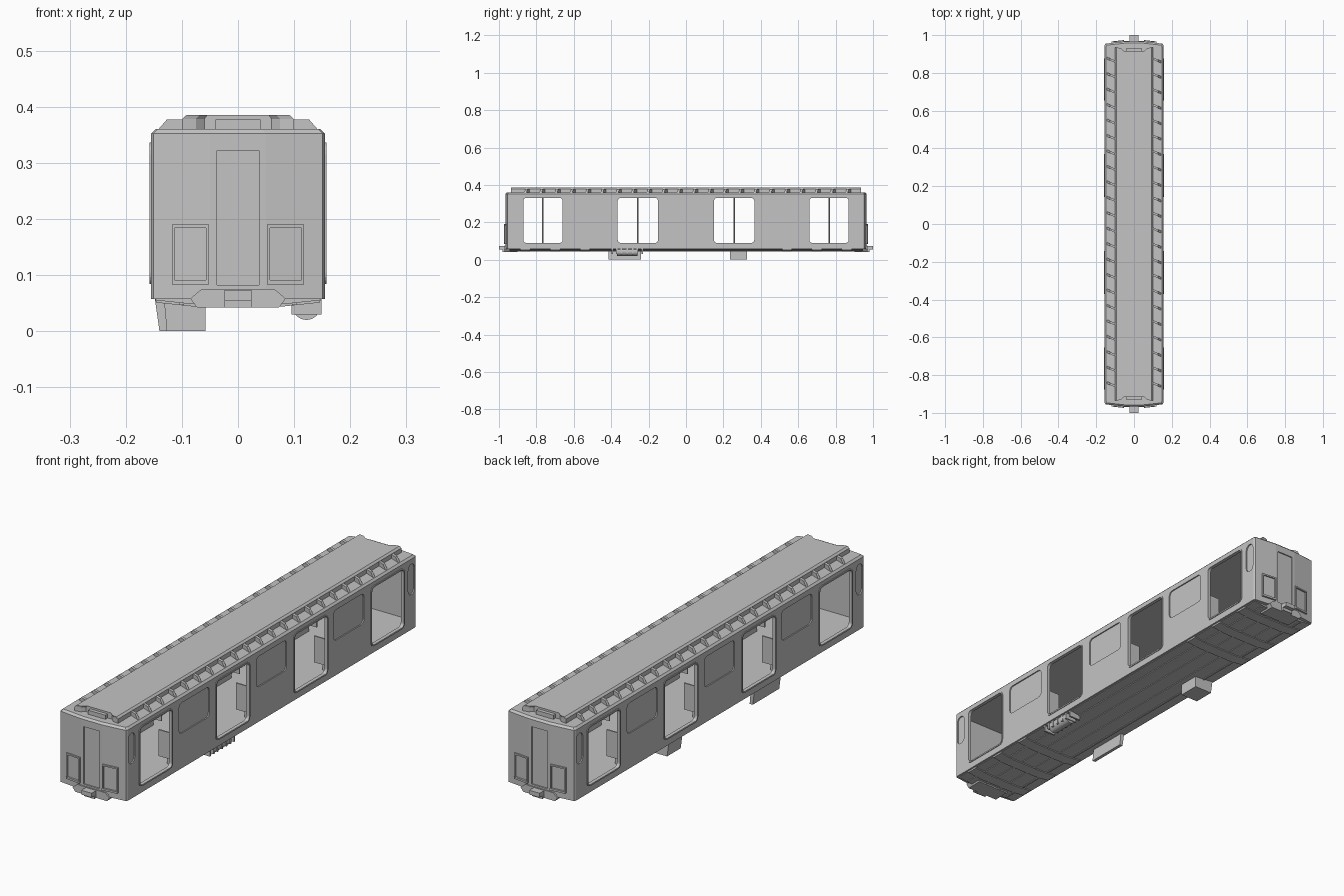
import bpy, bmesh, math

if "Cube" in bpy.data.objects:
    bpy.data.objects.remove(bpy.data.objects["Cube"])

grey = bpy.data.materials.new("light_grey")
grey.diffuse_color = (0.55, 0.55, 0.55, 1)
grey.use_nodes = True
grey.node_tree.nodes["Principled BSDF"].inputs["Base Color"].default_value = grey.diffuse_color


def make(name, verts, faces):
    me = bpy.data.meshes.new(name)
    me.from_pydata(verts, [], faces)
    bm = bmesh.new()
    bm.from_mesh(me)
    bmesh.ops.recalc_face_normals(bm, faces=bm.faces)
    bm.to_mesh(me)
    bm.free()
    me.materials.append(grey)
    ob = bpy.data.objects.new(name, me)
    bpy.context.collection.objects.link(ob)
    return ob


def loft_data(rings, closed=False):
    """Skin a row of equal loops, capped at the ends or closed into a tube."""
    n, m = len(rings[0]), len(rings)
    verts = [p for r in rings for p in r]
    faces = []
    for k in range(m if closed else m - 1):
        a, b = k * n, (k + 1) % m * n
        faces += [(a + i, a + (i + 1) % n, b + (i + 1) % n, b + i) for i in range(n)]
    if not closed:
        faces += [tuple(range(n)), tuple(range((m - 1) * n, m * n))]
    return verts, faces


def loft(name, rings, closed=False):
    return make(name, *loft_data(rings, closed))


def merge(name, parts):
    verts, faces = [], []
    for v, f in parts:
        o = len(verts)
        verts += v
        faces += [tuple(i + o for i in q) for q in f]
    return make(name, verts, faces)


def box(x0, x1, y0, y1, z0, z1):
    return loft_data([[(x0, y0, z), (x1, y0, z), (x1, y1, z), (x0, y1, z)] for z in (z0, z1)])


def prism_y(profile, y0, y1, shear=0):
    """Extrude an x-z profile along y."""
    return loft_data([[(x, y + shear * x, z) for x, z in profile] for y in (y0, y1)])


def round_rect(x, y0, y1, z0, z1, r):
    """Rounded rectangle in the plane of the side wall."""
    pts = []
    for cy, cz, a0 in ((y1 - r, z1 - r, 0), (y0 + r, z1 - r, 90), (y0 + r, z0 + r, 180), (y1 - r, z0 + r, 270)):
        for k in range(5):
            a = math.radians(a0 + 22.5 * k)
            pts.append((x, cy + r * math.cos(a), cz + r * math.sin(a)))
    return pts


def cut(target, cutter):
    mod = target.modifiers.new("cut", 'BOOLEAN')
    mod.operation = 'DIFFERENCE'
    mod.solver = 'EXACT'
    mod.object = cutter
    bpy.context.view_layer.objects.active = target
    bpy.ops.object.modifier_apply(modifier=mod.name)
    bpy.data.objects.remove(cutter)


def plan(sx, dy, z):
    """Outline of the car seen from above."""
    half = [(0.155, 0.947), (0.151, 0.955), (0.05, 0.966)]
    q = [(x - sx, y - dy) for x, y in half]
    q += [(-x, y) for x, y in reversed(q)]
    q += [(-x, -y) for x, y in q]
    return [(x, y, z) for x, y in q]


DOORS = [(-0.87, -0.66), (-0.365, -0.15), (0.15, 0.365), (0.66, 0.87)]
BAYS = [(-0.61, -0.41), (-0.1, 0.1), (0.41, 0.61)]

# Body shell
body = loft("body_shell", [plan(0, 0, 0.057), plan(0, 0, 0.352), plan(0.008, 0.008, 0.36)])
cavity = merge("cavity", [box(-0.143, 0.143, -0.943, 0.943, 0.085, 0.345)])
cut(body, cavity)

# Door openings, recessed windows and recessed end doors
holes = [loft_data([round_rect(x, a, b, 0.09, 0.33, 0.015) for x in (-0.2, 0.2)]) for a, b in DOORS]
for s in (-1, 1):
    for a, b, r in [(a, b, 0.018) for a, b in BAYS] + [(-0.944, -0.902, 0.02), (0.902, 0.944, 0.02)]:
        holes.append(loft_data([round_rect(s * x, a, b, 0.203, 0.33, r) for x in (0.15, 0.2)]))
    ya, yb = sorted((s * 0.961, s * 1.1))
    holes.append(box(-0.037, 0.037, ya, yb, 0.082, 0.322))
cut(body, merge("openings", holes))

# Raised rims round the side doors
for s in (-1, 1):
    for k, (a, b) in enumerate(DOORS):
        rings = []
        for g, x in ((0, 0.15), (0, 0.158), (0.006, 0.158), (0.006, 0.15)):
            rings.append(round_rect(s * x, a - g, b + g, 0.09 - g, 0.33 + g, 0.015 + g))
        loft(f"door_rim_{'left' if s < 0 else 'right'}_{k + 1}", rings, closed=True)


# Framed panels on both ends
def end_bar(x0, x1, z0, z1, sx, sy, out):
    rings = []
    for z in (z0, z1):
        ring = []
        for x, d in ((x0, -0.003), (x1, -0.003), (x1, out), (x0, out)):
            ring.append((sx * x, sy * (0.966 - 0.109 * (x - 0.05) + d), z))
        rings.append(ring)
    return loft_data(rings)


for sy in (-1, 1):
    bars = []
    for sx in (-1, 1):
        for x0, x1, z0, z1, out in ((0.052, 0.118, 0.083, 0.091, 0.008), (0.052, 0.118, 0.184, 0.19, 0.006),
                                    (0.052, 0.057, 0.091, 0.184, 0.006), (0.113, 0.118, 0.091, 0.184, 0.006)):
            bars.append(end_bar(x0, x1, z0, z1, sx, sy, out))
    merge(f"end_frames_{'front' if sy < 0 else 'back'}", bars)

# Roof cover with notched ends
outline = [(0.1, 0.935), (0.075, 0.93), (0.06, 0.917)]
outline += [(-x, y) for x, y in reversed(outline)]
outline += [(-x, -y) for x, y in outline]
loft("roof_cover", [[(x * k, y, z) for x, y in outline] for k, z in ((1, 0.357), (1, 0.378), (0.92, 0.385))])
merge("roof_end_blocks", [box(-0.04, 0.04, *sorted((s * 0.9, s * 0.932)), 0.357, 0.377) for s in (-1, 1)])

# Slanted fins along both roof edges
fins = []
for i in range(22):
    y = 0.868 - 0.0818 * i
    for s in (-1, 1):
        prof = [(s * x, z) for x, z in ((0.097, 0.355), (0.097, 0.377), (0.127, 0.377), (0.146, 0.355))]
        fins.append(prism_y(prof, y + s * 0.05 - 0.006, y + s * 0.05 + 0.006, -0.42))
merge("roof_fins", fins)

# Underframe with cross ribs and long rails
belly = [(-0.148, 0.059), (-0.146, 0.055), (-0.08, 0.048), (0.08, 0.048), (0.146, 0.055), (0.148, 0.059)]
merge("underframe", [prism_y(belly, -0.945, 0.945)])
rib = [(x, z if z > 0.058 else z - 0.004) for x, z in belly]
merge("cross_ribs", [prism_y(rib, s * y - 0.025, s * y + 0.025) for s in (-1, 1) for y in (0.54, 0.7, 0.86)])
merge("long_rails", [box(s * x - 0.004, s * x + 0.004, -0.94, 0.94, z, 0.058)
                     for s in (-1, 1) for x, z in ((0.035, 0.045), (0.1, 0.047))])

# Coupler pans and couplers
pan = [(-0.065, 0.075), (-0.085, 0.058), (-0.073, 0.042), (0.073, 0.042), (0.085, 0.058), (0.065, 0.075)]
for s, side in ((-1, "front"), (1, "back")):
    merge(f"coupler_pan_{side}", [prism_y(pan, *sorted((s * 0.9, s * 0.97)))])
    merge(f"coupler_{side}", [box(-0.024, 0.024, *sorted((s * 0.9, s * 1.0)), 0.055, 0.073),
                              box(-0.024, 0.024, *sorted((s * 0.9, s * 0.982)), 0.042, 0.055)])

# Equipment below the floor
merge("equipment_box", [prism_y([(-0.148, 0.057), (-0.14, 0), (-0.058, 0), (-0.058, 0.057)], 0.235, 0.325)])
merge("side_skirt_plate", [prism_y([(-0.148, 0.057), (-0.14, 0), (-0.126, 0), (-0.131, 0.057)], -0.415, -0.24)])
circle = [(0.122 + 0.025 * math.cos(math.tau * k / 24), 0.045 + 0.025 * math.sin(math.tau * k / 24))
          for k in range(24)]
tank = merge("air_tank", [prism_y(circle, -0.37, -0.26)])
for p in tank.data.polygons:
    p.use_smooth = len(p.vertices) == 4
merge("tank_brackets", [box(0.095, 0.149, y - 0.004, y + 0.004, 0.03, 0.058)
                        for y in (-0.395, -0.37, -0.345, -0.315, -0.285, -0.26, -0.235)])

# Benches between the doors, with backrests and end screens
for s in (-1, 1):
    parts = []
    for a, b in [(-0.64, -0.385), (-0.13, 0.13), (0.385, 0.64)]:
        for x0, x1, y0, y1, z0, z1 in ((0.088, 0.144, a, b, 0.135, 0.148), (0.128, 0.144, a, b, 0.148, 0.2),
                                       (0.12, 0.144, a, b, 0.084, 0.135),
                                       (0.085, 0.144, a - 0.006, a, 0.11, 0.22),
                                       (0.085, 0.144, b, b + 0.006, 0.11, 0.22)):
            parts.append(box(*sorted((s * x0, s * x1)), y0, y1, z0, z1))
    merge(f"bench_{'left' if s < 0 else 'right'}", parts)

# Standing poles at each door
poles = []
for a, b in DOORS:
    yc = (a + b) / 2
    ring = [(0.004 * math.cos(math.tau * k / 8), yc + 0.004 * math.sin(math.tau * k / 8)) for k in range(8)]
    poles.append(loft_data([[(x, y, z) for x, y in ring] for z in (0.084, 0.346)]))
merge("standing_poles", poles)
